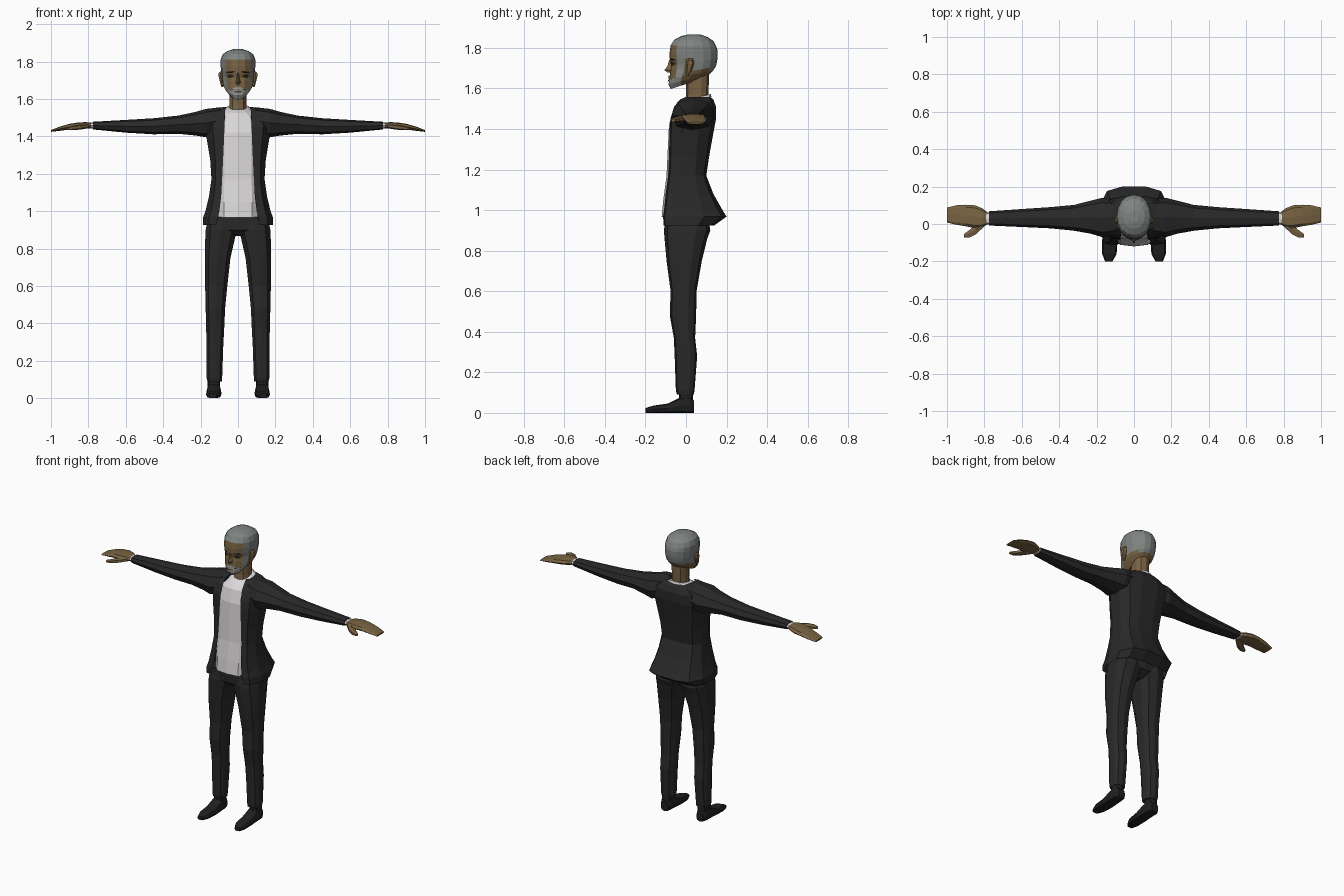
import bpy, bmesh, math
from mathutils import Vector
from mathutils.bvhtree import BVHTree


def material(name, r, g, b):
    m = bpy.data.materials.new(name)
    m.diffuse_color = (r, g, b, 1)
    return m


SUIT = material("suit_black", 0.022, 0.022, 0.022)
SHOE = material("shoe_black", 0.014, 0.014, 0.014)
SHIRT = material("shirt_white", 0.72, 0.69, 0.71)
SKIN = material("skin_brown", 0.19, 0.125, 0.055)
HAIR = material("hair_grey", 0.21, 0.23, 0.22)
BEARD = material("beard_grey", 0.28, 0.28, 0.27)
DARK = material("eye_dark", 0.02, 0.015, 0.012)
LIP = material("lip_brown", 0.09, 0.05, 0.03)


def ring(axis, t, a0, a1, b0, b1, n=10, e=0.75, s=1, tilt=0):
    """Rounded-box section across an axis; tilt raises the far b end."""
    pts = []
    for k in range(n):
        a = 2 * math.pi * k / n
        sn, cs = math.sin(a), -math.cos(a)
        u = (a0 + a1) / 2 + (a1 - a0) / 2 * math.copysign(abs(sn) ** e, sn)
        v = (b0 + b1) / 2 + (b1 - b0) / 2 * math.copysign(abs(cs) ** e, cs)
        q = t + tilt * (v - b0) / (b1 - b0)
        p = {"z": (u, v, q), "x": (q, u, v), "y": (u, q, v)}[axis]
        pts.append((p[0] * s, p[1], p[2]))
    return pts


def loft(name, rings, mats, closed=True, rule=None):
    """Skin a row of sections; an optional rule picks each face's material."""
    mats = mats if isinstance(mats, list) else [mats]
    bm = bmesh.new()
    rows = [[bm.verts.new(p) for p in r] for r in rings]
    n = len(rows[0])
    for r0, r1 in zip(rows, rows[1:]):
        for k in range(n if closed else n - 1):
            j = (k + 1) % n
            bm.faces.new((r0[k], r0[j], r1[j], r1[k]))
    if closed:
        bm.faces.new(rows[0])
        bm.faces.new(rows[-1])
    bmesh.ops.recalc_face_normals(bm, faces=bm.faces[:])
    if rule:
        for f in bm.faces:
            f.material_index = rule(f.calc_center_median())
    me = bpy.data.meshes.new(name)
    bm.to_mesh(me)
    bm.free()
    for m in mats:
        me.materials.append(m)
    ob = bpy.data.objects.new(name, me)
    bpy.context.collection.objects.link(ob)
    return ob


def tube(name, axis, rows, mat, n=10, e=0.75, s=1):
    return loft(name, [ring(axis, *r, n=n, e=e, s=s) for r in rows], mat)


# Shirt: tilted neckline at the top
shirt_rows = [(.965, .115, -.12, .10), (1.05, .115, -.112, .10), (1.17, .11, -.096, .08),
              (1.3, .11, -.09, .09), (1.42, .11, -.084, .10), (1.5, .10, -.062, .115)]
rings = [ring("z", z, -w, w, a, b, 12, .6) for z, w, a, b in shirt_rows]
rings.append(ring("z", 1.525, -.075, .075, -.04, .125, 12, .75, tilt=.035))
rings.append(ring("z", 1.54, -.055, .055, -.015, .122, 12, .8, tilt=.032))
loft("shirt", rings, SHIRT)

# Jacket: open in front, flared hem (z, opening x, opening y, half width, back y)
jacket_rows = [(.925, .115, -.11, .186, .14), (.968, .108, -.113, .186, .20),
               (1.0, .10, -.108, .174, .18), (1.08, .09, -.10, .155, .135),
               (1.17, .085, -.087, .142, .10), (1.27, .08, -.083, .148, .115),
               (1.38, .075, -.082, .166, .135), (1.45, .072, -.077, .178, .148),
               (1.51, .07, -.058, .165, .148), (1.545, .068, -.03, .12, .135),
               (1.558, .058, .0, .075, .12)]
rings = []
for z, xo, yo, w, yb in jacket_rows:
    half = [(xo, yo), (xo * .4 + w * .6, yo + .008), (w, yo * .4 + yb * .1), (w, yb * .45),
            (w * .78, yb * .88), (w * .35, yb)]
    rings.append([(x, y, z) for x, y in half] + [(0, yb, z)]
                 + [(-x, y, z) for x, y in reversed(half)])
loft("jacket", rings, SUIT, closed=False)

# Trouser top
tube("trouser_top", "z", [(.868, -.04, .04, -.07, .06), (.9, -.15, .15, -.105, .11),
                          (.97, -.16, .16, -.108, .115)], SUIT, 12, .6)

for s, side in ((1, "left"), (-1, "right")):
    # Trouser leg
    tube(side + "_leg", "z", [
        (.96, .0, .165, -.10, .11), (.9, .0, .176, -.109, .12), (.86, .012, .178, -.106, .105),
        (.75, .038, .18, -.096, .078), (.6, .055, .178, -.076, .052), (.48, .067, .175, -.08, .05),
        (.37, .072, .172, -.06, .045), (.28, .077, .17, -.056, .055),
        (.11, .083, .17, -.05, .042), (.09, .085, .165, -.045, .038)], SUIT, 10, .75, s)
    # Ankle and shoe
    tube(side + "_ankle", "z", [(.04, .095, .162, -.035, .035), (.1, .095, .162, -.035, .035)],
         SHOE, 8, .75, s)
    tube(side + "_shoe", "y", [
        (.04, .103, .155, 0, .06), (.02, .094, .167, 0, .08), (-.03, .09, .168, 0, .075),
        (-.09, .088, .17, 0, .046), (-.16, .093, .17, 0, .036), (-.2, .115, .155, 0, .024)],
         SHOE, 8, .6, s)
    # Sleeve
    tube(side + "_sleeve", "x", [
        (.09, -.055, .13, 1.42, 1.556), (.17, -.07, .14, 1.395, 1.547), (.23, -.052, .125, 1.405, 1.53),
        (.32, -.036, .102, 1.414, 1.511), (.45, -.023, .09, 1.411, 1.497),
        (.6, -.016, .08, 1.42, 1.488), (.775, -.008, .068, 1.437, 1.478)], SUIT, 8, .8, s)
    # Shirt cuff
    tube(side + "_cuff", "x", [(.76, -.003, .064, 1.441, 1.474), (.79, -.003, .064, 1.443, 1.473)],
         SHIRT, 8, .8, s)
    # Hand and thumb
    tube(side + "_hand", "x", [
        (.78, .0, .06, 1.445, 1.471), (.81, -.018, .083, 1.441, 1.476), (.85, -.022, .10, 1.44, 1.475),
        (.90, -.012, .103, 1.437, 1.467), (.95, -.004, .10, 1.43, 1.453),
        (1.0, .008, .088, 1.424, 1.434)], SKIN, 8, .75, s)
    tube(side + "_thumb", "x", [
        (.80, -.015, .03, 1.443, 1.468), (.845, -.058, .0, 1.436, 1.464),
        (.88, -.075, -.03, 1.433, 1.458), (.91, -.073, -.053, 1.434, 1.449)], SKIN, 6, .8, s)
    # Ear
    tube(side + "_ear", "z", [
        (1.665, .08, .09, .0, .012), (1.685, .08, .096, .0, .026), (1.72, .08, .105, .0, .04),
        (1.738, .08, .105, .004, .038), (1.748, .08, .095, .012, .03)], SKIN, 6, .8, s)

# Neck
tube("neck", "z", [(1.5, -.05, .05, -.01, .112), (1.57, -.047, .047, .0, .11),
                   (1.68, -.05, .05, .0, .115)], SKIN, 10, .85)


# Head: hair, sideburns and beard are chosen by position on the face
def head_rule(c):
    if c.y < -.046:
        return 1 if c.z > 1.81 else 2 if c.z < 1.64 else 0
    if c.y < -.015:
        return 1 if c.z > 1.69 else 2
    return 1 if c.z > (1.745 if c.y < .036 else 1.695) else 0


# front z, back rise, half width, front y, back y
head_rows = [(1.597, .058, .042, -.075, .10), (1.62, .05, .063, -.086, .115),
             (1.645, .045, .078, -.083, .135), (1.666, .042, .084, -.08, .147),
             (1.69, .038, .087, -.078, .152), (1.715, .03, .089, -.073, .155),
             (1.742, .02, .091, -.08, .156), (1.775, .01, .093, -.081, .156),
             (1.812, -.006, .093, -.076, .15), (1.84, -.006, .083, -.058, .135),
             (1.858, -.004, .058, -.025, .105), (1.866, 0, .025, .01, .07)]
head = loft("head", [ring("z", z, -w, w, a, b, 16, .93, tilt=t) for z, t, w, a, b in head_rows],
            [SKIN, HAIR, BEARD], rule=head_rule)

# Nose
loft("nose", [[(-w, y, z), (0, t, z), (w, y, z)] for z, w, y, t in
              ((1.742, .008, -.06, -.082), (1.71, .012, -.06, -.092),
               (1.69, .02, -.06, -.107), (1.678, .017, -.06, -.09))], SKIN)

# Thin face plates laid on the head surface
tree = BVHTree.FromPolygons([v.co for v in head.data.vertices],
                            [p.vertices[:] for p in head.data.polygons])


def plate(name, cx, cz, rx, rz, mat, n=8, slope=0, lift=.004):
    """Small oval patch projected onto the front of the head."""
    bm = bmesh.new()

    def put(x, z):
        hit = tree.ray_cast(Vector((x, -1, z)), Vector((0, 1, 0)))[0]
        return bm.verts.new((x, hit.y - lift, z))
    mid = put(cx, cz)
    rim = []
    for k in range(n):
        dx = rx * math.cos(2 * math.pi * k / n)
        rim.append(put(cx + dx, cz + rz * math.sin(2 * math.pi * k / n) + slope * dx))
    for k in range(n):
        bm.faces.new((mid, rim[k], rim[(k + 1) % n]))
    me = bpy.data.meshes.new(name)
    bm.to_mesh(me)
    bm.free()
    me.materials.append(mat)
    bpy.context.collection.objects.link(bpy.data.objects.new(name, me))


for s, side in ((1, "left"), (-1, "right")):
    plate(side + "_eye_socket", s * .041, 1.722, .021, .011, LIP)
    plate(side + "_eye", s * .041, 1.722, .015, .008, DARK, lift=.006)
    plate(side + "_eyebrow", s * .042, 1.743, .026, .005, DARK, 6, -s * .1)
    plate(side + "_moustache", s * .018, 1.653, .023, .009, BEARD, 8, -s * .35, .006)
plate("mouth", 0, 1.638, .024, .005, LIP, 8, 0, .006)
